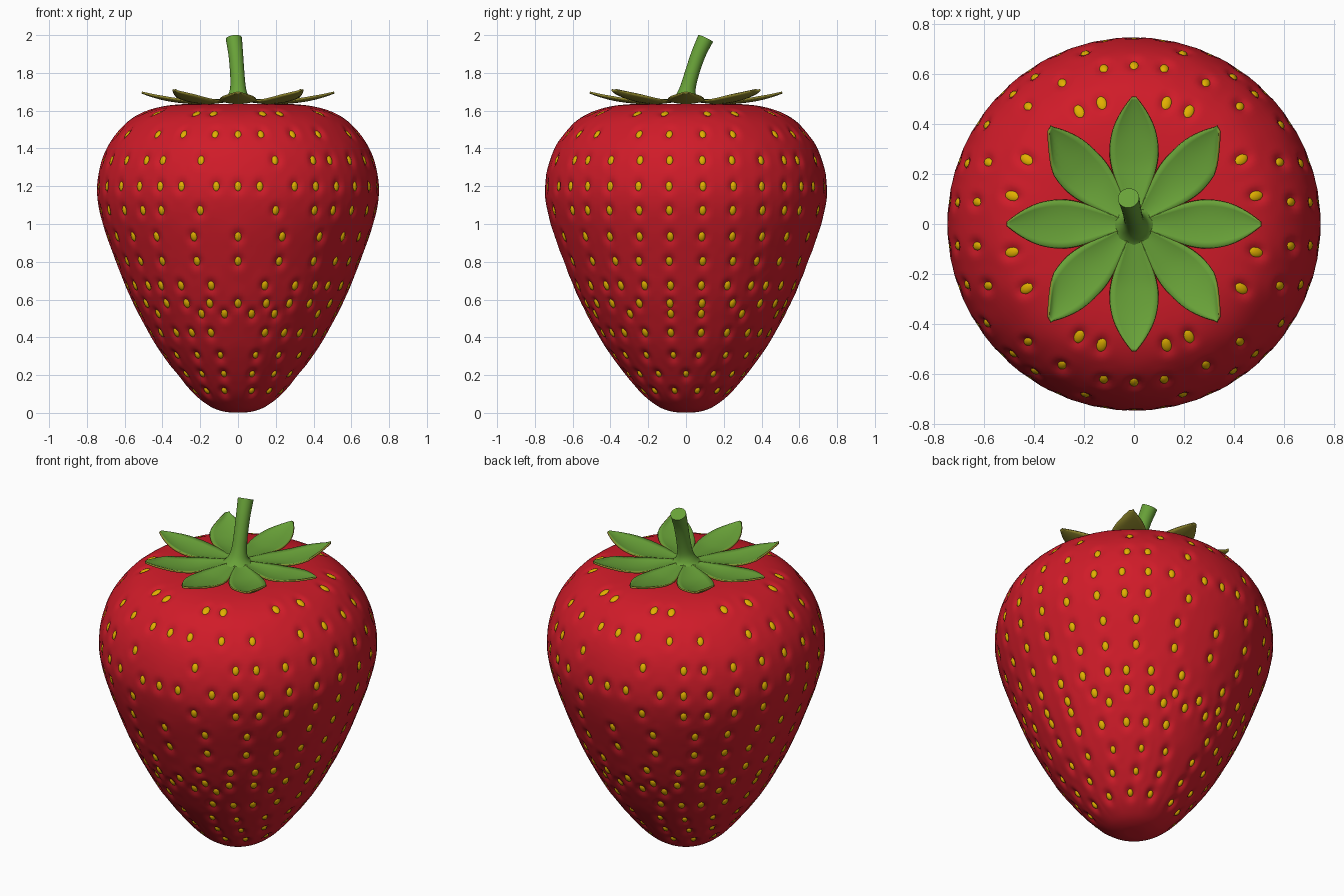
import bpy, bmesh, math
from mathutils import Matrix, Vector, kdtree

if "Cube" in bpy.data.objects:
    bpy.data.objects.remove(bpy.data.objects["Cube"])


def material(name, rgb):
    m = bpy.data.materials.new(name)
    m.diffuse_color = (*rgb, 1)
    m.use_nodes = True
    m.node_tree.nodes["Principled BSDF"].inputs["Base Color"].default_value = m.diffuse_color
    return m


RED = material("berry red", (0.63, 0.011, 0.022))
YELLOW = material("seed yellow", (0.75, 0.43, 0.0))
GREEN = material("leaf green", (0.14, 0.36, 0.04))
OLIVE = material("leaf underside olive", (0.27, 0.235, 0.025))


def finish(name, bm, mats, smooth_angle=60):
    if name != "leaves":
        bmesh.ops.recalc_face_normals(bm, faces=bm.faces)
    me = bpy.data.meshes.new(name)
    bm.to_mesh(me)
    bm.free()
    ob = bpy.data.objects.new(name, me)
    bpy.context.collection.objects.link(ob)
    for m in mats:
        me.materials.append(m)
    bpy.ops.object.select_all(action='DESELECT')
    ob.select_set(True)
    bpy.context.view_layer.objects.active = ob
    bpy.ops.object.shade_smooth_by_angle(angle=math.radians(smooth_angle))
    return ob


def spline(pts, steps):
    """Catmull-Rom curve through points of any dimension."""
    p = [pts[0]] + list(pts) + [pts[-1]]
    out = []
    for i in range(1, len(p) - 2):
        for s in range(steps):
            t = s / steps
            out.append(tuple(0.5 * (2 * b + (c - a) * t + (2 * a - 5 * b + 4 * c - d) * t * t
                                    + (3 * b - a - 3 * c + d) * t ** 3)
                             for a, b, c, d in zip(*p[i - 1:i + 3])))
    return out + [tuple(pts[-1])]


def skin(bm, rings):
    """Join closed rings of verts with quads."""
    for a, b in zip(rings, rings[1:]):
        n = len(a)
        for j in range(n):
            bm.faces.new((a[j], a[(j + 1) % n], b[(j + 1) % n], b[j]))


# Berry outline (radius, z), bottom to top
OUTLINE = spline([(0.01, 0.002), (0.07, 0.006), (0.145, 0.033), (0.23, 0.1), (0.317, 0.2),
                  (0.393, 0.3), (0.458, 0.4), (0.563, 0.6), (0.645, 0.8), (0.715, 1.0),
                  (0.745, 1.15), (0.735, 1.28), (0.695, 1.4), (0.625, 1.5), (0.54, 1.573),
                  (0.42, 1.618), (0.28, 1.635), (0.14, 1.63), (0.01, 1.625)], 40)


def at_height(z):
    """Radius and tangent of the outline at height z."""
    i = next(k for k, q in enumerate(OUTLINE) if q[1] >= z)
    (r0, z0), (r1, z1) = OUTLINE[i - 1], OUTLINE[i + 1]
    return OUTLINE[i][0], Vector((r1 - r0, z1 - z0)).normalized()


# Seed rows: height -> angles in one quarter, mirrored to the other three
ROWS = {1.59: (13, 31, 64, 75), 1.48: (8, 23, 48, 63, 79, 90), 1.34: (7, 20, 34, 47, 56, 74),
        1.2: (7, 20, 33, 45, 56, 66, 81, 90), 1.07: (7, 20, 34, 46, 56, 74),
        0.93: (7, 21, 36, 51, 70, 90), 0.8: (8, 23, 36, 51, 70, 90),
        0.67: (8, 22, 36, 46, 59, 76), 0.575: (9, 27, 46, 60, 74, 90),
        0.52: (9, 35, 68, 82), 0.42: (10, 28, 45, 58, 72), 0.3: (10, 33, 56, 76),
        0.2: (0, 28, 52, 76), 0.11: (15, 45, 72)}
seeds = []
for z, angles in ROWS.items():
    r, t = at_height(z)
    full = {a % 360 for q in angles for a in (q, 180 - q, 180 + q, 360 - q)}
    for a in sorted(full):
        c, s = math.cos(math.radians(a)), math.sin(math.radians(a))
        around = Vector((-s, c, 0))
        up = Vector((t.x * c, t.x * s, t.y))
        seeds.append((Vector((r * c, r * s, z)), around, up, around.cross(up)))

# Berry body with a dimple around every seed
tree = kdtree.KDTree(len(seeds))
for i, sd in enumerate(seeds):
    tree.insert(sd[0], i)
tree.balance()
path, gap = [OUTLINE[0]], 0
for a, b in zip(OUTLINE, OUTLINE[1:]):
    gap += math.dist(a, b)
    if gap > 0.016:
        path.append(b)
        gap = 0
SIDES = 240
bm = bmesh.new()
rings = []
for r, z in path:
    ring = []
    for j in range(SIDES):
        a = math.tau * j / SIDES
        p = Vector((r * math.cos(a), r * math.sin(a), z))
        o, around, up, n = seeds[tree.find(p)[1]]
        d = p - o
        q = (d.dot(around) / 0.026) ** 2 + (d.dot(up) / 0.035) ** 2
        p += n * (0.006 * math.exp(-q / 4) - 0.023 * math.exp(-q))
        ring.append(bm.verts.new(p))
    rings.append(ring)
skin(bm, rings)
bm.faces.new(rings[0][::-1])
bm.faces.new(rings[-1])
finish("berry_body", bm, [RED], 80)

# Seeds sitting in the dimples, larger near the crown
bm = bmesh.new()
for o, around, up, n in seeds:
    rot = Matrix((around, up, n)).transposed().to_4x4()
    size = 1.2 if o.z > 1.55 else 1 if o.z > 0.35 else 0.8
    m = (Matrix.Translation(o - n * 0.013) @ rot
         @ Matrix.Diagonal((0.019 * size, 0.028 * size, 0.013, 1)))
    bmesh.ops.create_uvsphere(bm, u_segments=12, v_segments=8, radius=1, matrix=m)
finish("seeds", bm, [YELLOW])

# Eight leaves: (distance, half width, height), cupped across the width
LEAF = spline([(0.0, 0.004, 1.665), (0.12, 0.05, 1.652), (0.22, 0.086, 1.645), (0.3, 0.096, 1.65),
               (0.38, 0.082, 1.662), (0.45, 0.048, 1.68), (0.507, 0.006, 1.7)], 4)
bm = bmesh.new()
for k in range(8):
    rot = Matrix.Rotation(math.tau * k / 8, 3, 'Z')
    diagonal = k % 2
    rows = []
    for d, w, z in LEAF:
        tip = max(0, (d - 0.3) / 0.2)
        w += 0.008 * tip * diagonal
        row = []
        for j in range(-4, 5):
            u = j / 4
            cup = 0.014 * u * u * min(1, w / 0.08)
            p = rot @ Vector((d, u * w, z + cup + 0.012 * tip * diagonal))
            if diagonal:  # tips curl up at the sides
                over = max(0, abs(p.x) - 0.32)
                p.x = math.copysign(min(abs(p.x), 0.32 + over * 0.4), p.x)
                p.y *= 1 + 0.06 * tip
            row.append(bm.verts.new(p))
        rows.append(row)
    for a, b in zip(rows, rows[1:]):
        for j in range(8):
            bm.faces.new((a[j], b[j], b[j + 1], a[j + 1]))
leaves = finish("leaves", bm, [GREEN, OLIVE])
solid = leaves.modifiers.new("thickness", 'SOLIDIFY')
solid.thickness = 0.01
solid.offset = -1
solid.material_offset = 1
solid.material_offset_rim = 1

# Curved stem with a flared foot (x, y, z, radius)
STEM = spline([(0, 0, 1.65, 0.085), (0, 0.002, 1.675, 0.058), (0, 0.01, 1.72, 0.042),
               (-0.004, 0.032, 1.8, 0.038), (-0.012, 0.066, 1.9, 0.039),
               (-0.022, 0.104, 1.982, 0.043)], 5)
bm = bmesh.new()
rings = []
for i, (x, y, z, r) in enumerate(STEM):
    lo, hi = STEM[max(i - 1, 0)], STEM[min(i + 1, len(STEM) - 1)]
    axis = (Vector(hi[:3]) - Vector(lo[:3])).normalized()
    side = Vector((0, 1, 0)).cross(axis).normalized()
    other = axis.cross(side)
    rings.append([bm.verts.new(Vector((x, y, z)) + r * (side * math.cos(math.tau * j / 24)
                  + other * math.sin(math.tau * j / 24))) for j in range(24)])
skin(bm, rings)
bm.faces.new(rings[0][::-1])
bm.faces.new(rings[-1])
finish("stem", bm, [GREEN], 40)
